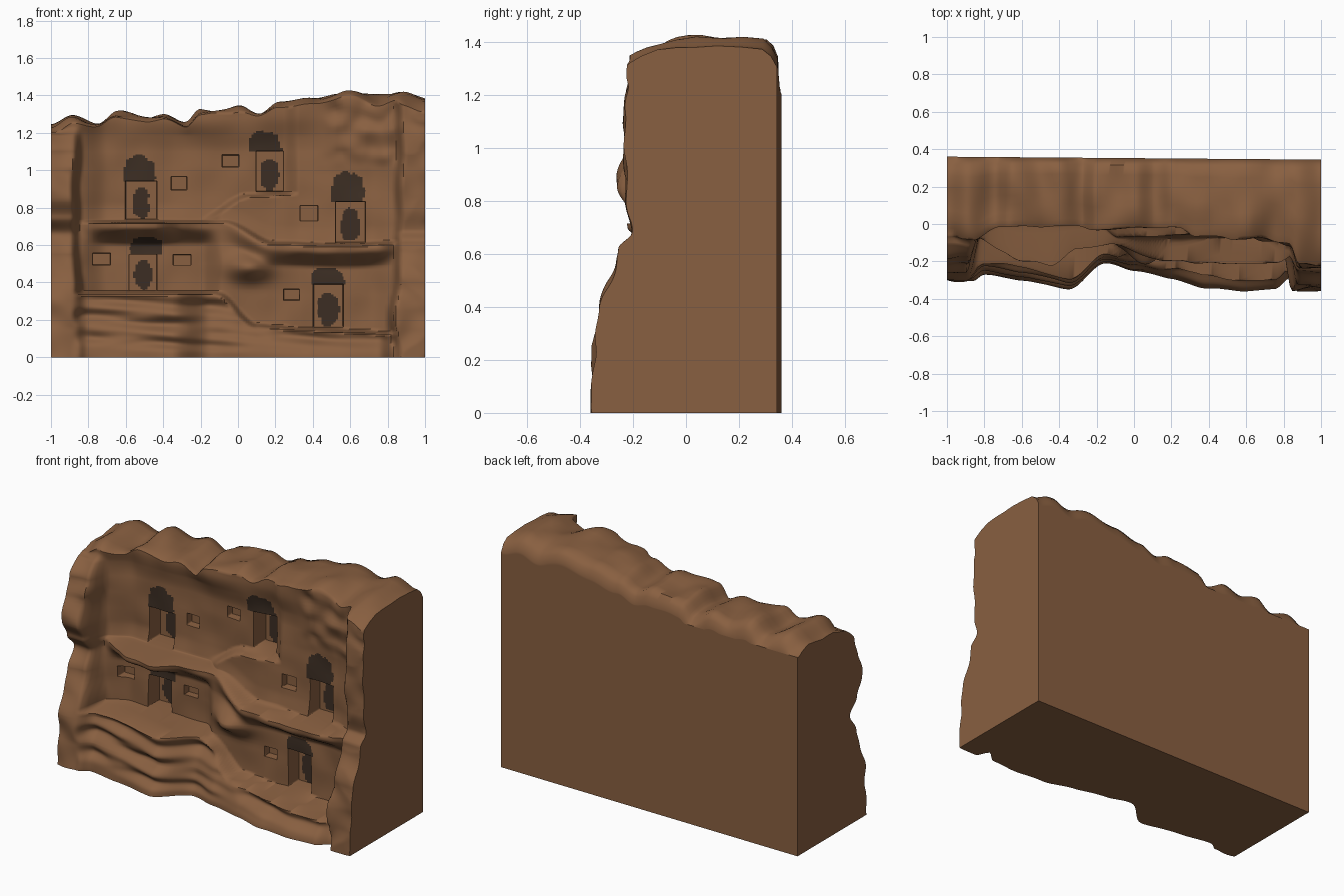
import bpy, bmesh, math
from mathutils import Vector, noise

if "Cube" in bpy.data.objects:
    bpy.data.objects.remove(bpy.data.objects["Cube"])


def material(name, rgb):
    m = bpy.data.materials.new(name)
    m.diffuse_color = (*rgb, 1.0)
    m.use_nodes = True
    m.node_tree.nodes["Principled BSDF"].inputs["Base Color"].default_value = m.diffuse_color
    return m


def S(a, b, v):
    """Smooth 0-1 ramp between a and b."""
    t = min(1.0, max(0.0, (v - a) / (b - a)))
    return t * t * (3 - 2 * t)


def curve(pts, v):
    """Smoothly interpolated profile."""
    if v <= pts[0][0]:
        return pts[0][1]
    for (a, p), (b, q) in zip(pts, pts[1:]):
        if v <= b:
            return p + (q - p) * S(a, b, v)
    return pts[-1][1]


def bump(u, v):
    return math.exp(-u * u - v * v)


def lumps(x, z, f, seed):
    return noise.noise(Vector((x * f, z * f, seed)))


def below(pts, x, z):
    """Height of a ledge and 1 below it, 0 above; softer where the ledge slopes."""
    top = curve(pts, x)
    h = .011 + .016 * abs(curve(pts, x + .01) - curve(pts, x - .01)) / .02
    return top, 1 - S(top - h, top + h, z)


# Profiles: skyline, ledge heights and ledge depths along x, pillar fronts along z
SKY = [(-1, 1.23), (-.88, 1.285), (-.75, 1.25), (-.65, 1.305), (-.5, 1.28), (-.4, 1.3), (-.28, 1.25),
       (-.2, 1.32), (0, 1.335), (.1, 1.3), (.22, 1.36), (.4, 1.38), (.6, 1.425), (.75, 1.39),
       (.87, 1.415), (1, 1.385)]
BASE_TOP = [(-.9, .34), (-.12, .345), (.1, .17), (.35, .15), (.83, .13)]
BASE_Y = [(-1, -.3), (-.87, -.31), (-.8, -.27), (-.6, -.3), (-.35, -.35), (-.15, -.21), (0, -.25),
          (.2, -.29), (.4, -.35), (.75, -.355), (.85, -.28)]
MID_TOP = [(-.9, .725), (-.08, .725), (.2, .61), (.55, .6), (.9, .615)]
MID_Y = [(-.86, -.07), (-.6, -.19), (-.45, -.22), (-.3, -.13), (-.1, -.11), (.1, -.19), (.4, -.21),
         (.75, -.21), (.88, -.15)]
UP_TOP = [(-.2, .74), (.06, .865), (.28, .875)]
LEFT_Y = [(0, -.3), (.3, -.29), (.55, -.2), (.66, -.15), (.75, -.21), (.85, -.26), (1, -.22),
          (1.1, -.18), (1.26, -.08)]
RIGHT_Y = [(0, -.355), (.25, -.352), (.4, -.32), (.62, -.25), (.68, -.2), (.8, -.22), (1, -.235), (1.36, -.22)]

# Doors: x0, x1, z0, z1, soot centre x, soot height, dark inner half width
DOORS = [(-.6, -.435, .738, .94, -.53, .14, .045), (-.58, -.435, .36, .55, -.495, .095, .05),
         (.1, .24, .888, 1.1, .14, .11, .05), (.525, .68, .615, .83, .585, .16, .05),
         (.405, .56, .165, .39, .475, .09, .06)]
# Windows: centre x, centre z, width, height
WINDOWS = [(-.73, .525, .09, .06), (-.3, .52, .09, .055), (-.315, .93, .08, .065),
           (-.04, 1.05, .085, .06), (.38, .77, .09, .075), (.285, .335, .08, .055)]
HOLES = [(*d[:4], .10) for d in DOORS]
HOLES += [(x - w / 2, x + w / 2, z - h / 2, z + h / 2, .045) for x, z, w, h in WINDOWS]


def cliff(x, z):
    """Front surface of the cliff (y) without the openings."""
    # back walls of the storeys, with overhanging rim and brow
    mid, under_mid = below(MID_TOP, x, z)
    y = -.02 + .035 * S(mid - .1, mid + .1, z) - .035 * S(1.1, 1.3, z)
    y -= .075 * S(.24, .33, x) * (1 - .4 * S(1.0, 1.2, z))
    y -= .06 * (1 - S(-.87, -.7, x)) + .05 * S(.7, .86, x)
    y -= .05 * bump((x - .65) / .17, (z - 1.17) / .1)
    y += .03 * lumps(x * 1.3, z * .5, 3, 1) * S(.7, .9, z)
    y += .03 * lumps(x, z, 9, 8) * S(.42, .55, x) * S(1.0, 1.1, z)
    # small upper ledge
    _, under_up = below(UP_TOP, x, z)
    y -= .08 * under_up * S(-.2, -.08, x) * (1 - S(.24, .33, x))
    # middle ledges with undercut below
    a = under_mid * S(mid - .13, mid - .03, z)
    y += (min(y, curve(MID_Y, x) + .025 * lumps(x, z, 7, 4)) - y) * a
    # boulder under the middle ledge
    y -= .12 * bump((x - .06) / .11, (z - .48) / .07)
    # bottom terrace with strata
    top, b = below(BASE_TOP, x, z)
    yb = curve(BASE_Y, x) + .05 * S(0, top, z)
    yb += (.02 + .035 * lumps(x, z * 2.5, 4, 7)) * (1 + math.sin(z * 55 + 5 * x)) * .7 * S(.02, .1, z)
    y += (yb - y) * b
    # side pillars
    wob = .03 * lumps(0, z, 4, 9)
    left = 1 - S(-.89 + wob, -.835 + wob, x)
    foot = .04 * bump((z - .25) / .2, 0)
    right = S(.835 + wob - foot, .885 + wob - foot, x)
    edge = .025 * lumps(x, z, 7, 2)
    y += (curve(LEFT_Y, z) + edge - y) * left
    y += (curve(RIGHT_Y, z) + max(edge, -.004) - y) * right
    return max(-.36, y + .012 * lumps(x, z, 6, 6))


memo = {}


def front(x, z):
    if (x, z) not in memo:
        memo[x, z] = cliff(x, z)
        for x0, x1, z0, z1, depth in HOLES:
            if x0 - 1e-5 <= x <= x1 + 1e-5 and z0 - 1e-5 <= z <= z1 + 1e-5:
                memo[x, z] = cliff((x0 + x1) / 2, (z0 + z1) / 2) + depth
    return memo[x, z]


def stations(lo, hi, n, edges):
    """Even spacing plus tight pairs at the opening edges."""
    out = sorted(set(edges))
    for i in range(n + 1):
        v = lo + (hi - lo) * i / n
        if all(abs(v - e) > .005 for e in edges):
            out.append(v)
    return sorted(out)


def edge_pairs(lo_i, hi_i):
    return [round(v, 4) for h in HOLES for v in (h[lo_i], h[lo_i] - .003, h[hi_i], h[hi_i] + .003)]


SPLIT = 1.19
XS = stations(-1, 1, 155, edge_pairs(0, 1))
ZS = stations(0, SPLIT, 135, edge_pairs(2, 3))
CAP = 10
TS = [0, .03, .1, .2, .32, .45, .6, .76, .9, .96, 1]
NI, NJ, NK = len(XS) - 1, len(ZS) - 1 + CAP, len(TS) - 1


def skyline(x, y, t):
    z = curve(SKY, x) - .05 * ((y - .15) / .37) ** 2 + .03 * lumps(x, y, 6, 3)
    slope = .05 * (1 - S(-.95, -.8, x)) * (1 - S(-.2, 0, y))
    return max(SPLIT + .015, min(1.425, z - slope - .01 * (1 - t) ** 20 - .07 * S(.93, 1, t)))


def point(i, j, k):
    x, t = XS[i], TS[k]
    s = max(0, j - len(ZS) + 1) / CAP
    z = ZS[min(j, len(ZS) - 1)]
    yb = .352 - .008 * x
    yf = front(x, SPLIT + s * (curve(SKY, x) - SPLIT) if s else z)
    y = yf + (yb - yf) * t
    if s:
        z = SPLIT + s * (skyline(x, y, t) - SPLIT)
    return (x, y, z)


# Cliff block: front sheet, back sheet and the perimeter joining them
bm = bmesh.new()
cache = {}


def vert(i, j, k):
    if (i, j, k) not in cache:
        cache[i, j, k] = bm.verts.new(point(i, j, k))
    return cache[i, j, k]


def soot(c):
    """Dark smoke stain above a door or dark oval inside it."""
    ragged = 1 + .45 * lumps(c.x, c.z, 22, 5)
    for x0, x1, z0, z1, sx, sh, half in DOORS:
        if c.z > z1 - .001:
            if ((c.x - sx) / .088) ** 2 + ((c.z - z1) / sh) ** 4 < ragged:
                return True
        elif x0 < c.x < x1 and c.z > z0:
            zm, zh = z0 + .42 * (z1 - z0), .42 * (z1 - z0)
            if ((c.x - (x0 + x1) / 2) / half) ** 2 + ((c.z - zm) / zh) ** 2 < ragged:
                return True
    return False


for i in range(NI):
    for j in range(NJ):
        for k in (0, NK):
            f = bm.faces.new([vert(i, j, k), vert(i + 1, j, k), vert(i + 1, j + 1, k), vert(i, j + 1, k)])
            if k == 0 and soot(f.calc_center_median()):
                f.material_index = 1
for k in range(NK):
    for j in (0, NJ):
        for i in range(NI):
            bm.faces.new([vert(i, j, k), vert(i + 1, j, k), vert(i + 1, j, k + 1), vert(i, j, k + 1)])
    for i in (0, NI):
        for j in range(NJ):
            bm.faces.new([vert(i, j, k), vert(i, j + 1, k), vert(i, j + 1, k + 1), vert(i, j, k + 1)])
bmesh.ops.recalc_face_normals(bm, faces=bm.faces)

mesh = bpy.data.meshes.new("cliff_dwelling")
bm.to_mesh(mesh)
bm.free()
mesh.materials.append(material("sandstone_brown", (.25, .116, .052)))
mesh.materials.append(material("soot_dark", (.045, .027, .017)))
cliff_obj = bpy.data.objects.new("cliff_dwelling", mesh)
bpy.context.collection.objects.link(cliff_obj)
bpy.context.view_layer.objects.active = cliff_obj
cliff_obj.select_set(True)
bpy.ops.object.shade_smooth_by_angle(angle=math.radians(55))
